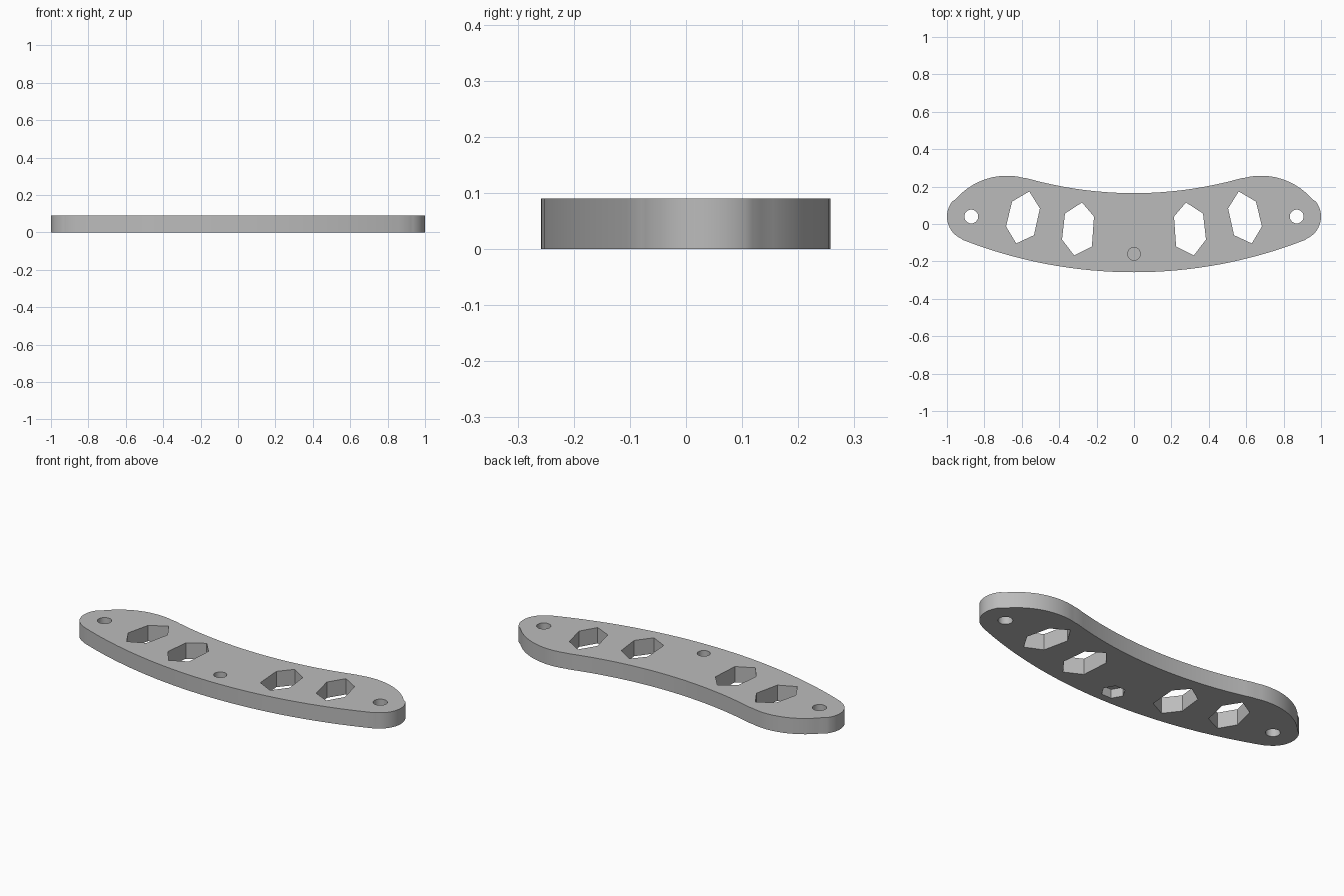
import bpy
import bmesh
from math import cos, sin, radians

if "Cube" in bpy.data.objects:
    bpy.data.objects.remove(bpy.data.objects["Cube"])

THICK = 0.09

grey = bpy.data.materials.new("light_grey")
grey.use_nodes = True
colour = (0.5, 0.5, 0.5, 1)
grey.diffuse_color = colour
grey.node_tree.nodes["Principled BSDF"].inputs["Base Color"].default_value = colour


def arc(cx, cy, r, start, end, steps):
    angles = [radians(start + (end - start) * i / steps) for i in range(steps + 1)]
    return [(cx + r * cos(a), cy + r * sin(a)) for a in angles]


def ring(cx, cy, r, sides):
    return arc(cx, cy, r, 0, 360, sides)[:-1]


def mirrored(points):
    return [(-x, y) for x, y in reversed(points)]


def prisms(name, parts):
    """One object made of upright prisms, each (outline, bottom, top)."""
    bm = bmesh.new()
    for outline, bottom, top in parts:
        face = bm.faces.new([bm.verts.new((x, y, bottom)) for x, y in outline])
        up = bmesh.ops.extrude_face_region(bm, geom=[face])["geom"]
        verts = [g for g in up if isinstance(g, bmesh.types.BMVert)]
        bmesh.ops.translate(bm, verts=verts, vec=(0, 0, top - bottom))
    bmesh.ops.recalc_face_normals(bm, faces=bm.faces)
    mesh = bpy.data.meshes.new(name)
    bm.to_mesh(mesh)
    bm.free()
    mesh.materials.append(grey)
    obj = bpy.data.objects.new(name, mesh)
    bpy.context.collection.objects.link(obj)
    return obj


# Curved plate: bottom sweep, rounded end, shoulder and top sweep, then mirrored
half = arc(0, 2.252, 2.51, -90, -68.6, 16)
half += arc(0.87, 0.04, 0.13, -66, 37, 16)
half += arc(0.68, -0.102, 0.36, 41, 105, 14)
half += arc(0, 2.265, 2.1, -74.2, -90, 12)
plate = prisms("curved_plate", [(half + mirrored(half)[1:-1], 0, THICK)])

# Stretched six-sided windows and round end holes
outer_window = [(0.56, 0.174), (0.503, 0.083), (0.535, -0.06),
                (0.63, -0.104), (0.684, -0.013), (0.652, 0.12)]
inner_window = [(0.278, 0.115), (0.214, 0.04), (0.225, -0.12),
                (0.32, -0.168), (0.385, -0.083), (0.369, 0.056)]
cuts = []
for outline in (outer_window, inner_window, ring(0.87, 0.04, 0.037, 32)):
    cuts += [(outline, -0.1, 0.2), (mirrored(outline), -0.1, 0.2)]

# Centre bolt hole above a nut pocket, with a thin web between them
cuts.append((ring(0, -0.16, 0.034, 32), 0.055, 0.2))
cuts.append((ring(0, -0.16, 0.062, 6), -0.1, 0.05))

cutter = prisms("hole_cutter", cuts)
cutter.hide_render = True

bpy.context.view_layer.objects.active = plate
plate.select_set(True)
holes = plate.modifiers.new("holes", "BOOLEAN")
holes.operation = "DIFFERENCE"
holes.solver = "EXACT"
holes.object = cutter
bpy.ops.object.modifier_apply(modifier=holes.name)
bpy.data.objects.remove(cutter)
bpy.ops.object.shade_smooth_by_angle(angle=radians(30))
